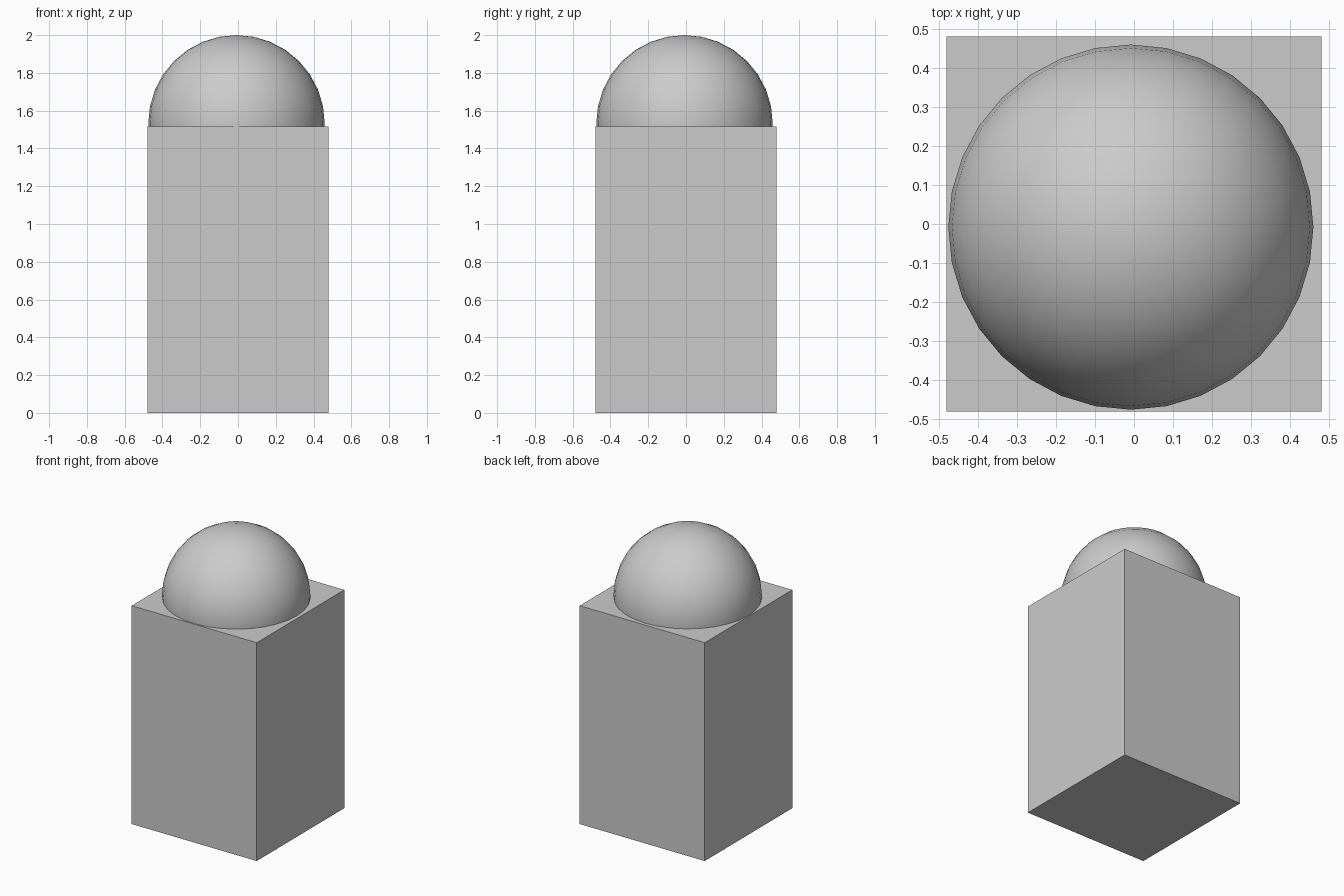
import bpy

if "Cube" in bpy.data.objects:
    bpy.data.objects.remove(bpy.data.objects["Cube"])

# Square pillar
W, H = 0.96, 1.515
bpy.ops.mesh.primitive_cube_add(size=1, location=(0, 0, H / 2))
pillar = bpy.context.object
pillar.name = "square_pillar"
pillar.scale = (W, W, H)
bpy.ops.object.transform_apply(location=False, rotation=False, scale=True)

# Smooth ball sunk halfway into the top, slightly off centre
R = 0.467
bpy.ops.mesh.primitive_uv_sphere_add(segments=32, ring_count=16, radius=R,
                                     location=(-0.008, -0.008, 2 - R))
dome = bpy.context.object
dome.name = "dome_ball"
bpy.ops.object.shade_smooth()
